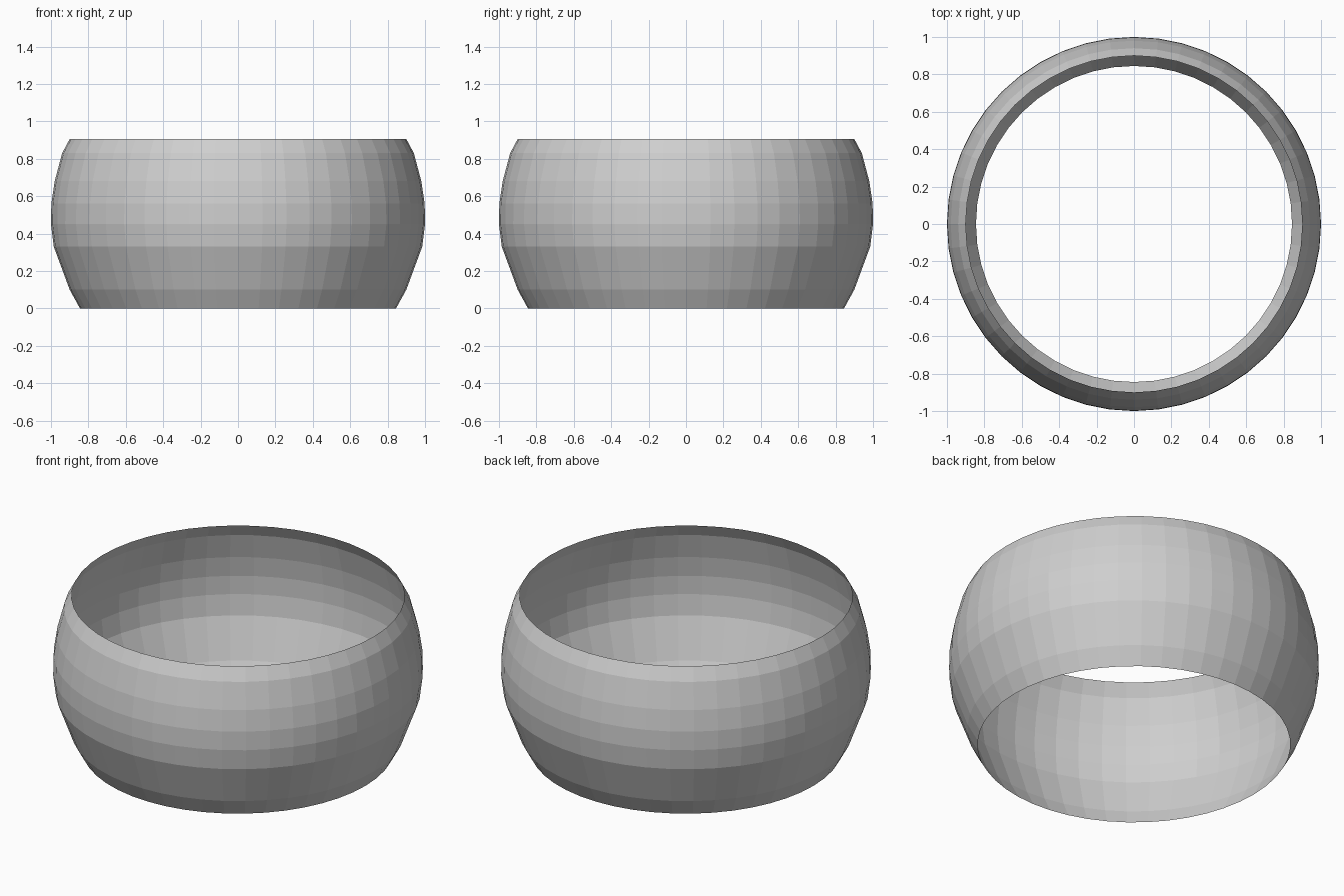
import bpy
import bmesh
from math import cos, sin, pi

cube = bpy.data.objects.get("Cube")
if cube:
    bpy.data.objects.remove(cube, do_unlink=True)

# Single grey finish
grey = bpy.data.materials.new("plain_grey")
grey.use_nodes = True
colour = (0.62, 0.62, 0.62, 1.0)
grey.diffuse_color = colour
grey.node_tree.nodes["Principled BSDF"].inputs["Base Color"].default_value = colour

# Bulging wall profile: radius, height
PROFILE = [(0.845, 0.0), (0.9, 0.1), (0.985, 0.33), (1.0, 0.45),
           (0.998, 0.56), (0.98, 0.68), (0.94, 0.83), (0.9, 0.905)]
SIDES = 48


def ring(bm, radius, height):
    """One horizontal loop of vertices."""
    steps = (2 * pi * i / SIDES for i in range(SIDES))
    return [bm.verts.new((radius * cos(a), radius * sin(a), height)) for a in steps]


# Open band: a thin sheet with no top or bottom
bm = bmesh.new()
loops = [ring(bm, r, z) for r, z in PROFILE]
for low, high in zip(loops, loops[1:]):
    for i in range(SIDES):
        j = (i + 1) % SIDES
        bm.faces.new((low[i], low[j], high[j], high[i]))

mesh = bpy.data.meshes.new("round_band")
bm.to_mesh(mesh)
bm.free()
mesh.materials.append(grey)
band = bpy.data.objects.new("round_band", mesh)
bpy.context.collection.objects.link(band)
